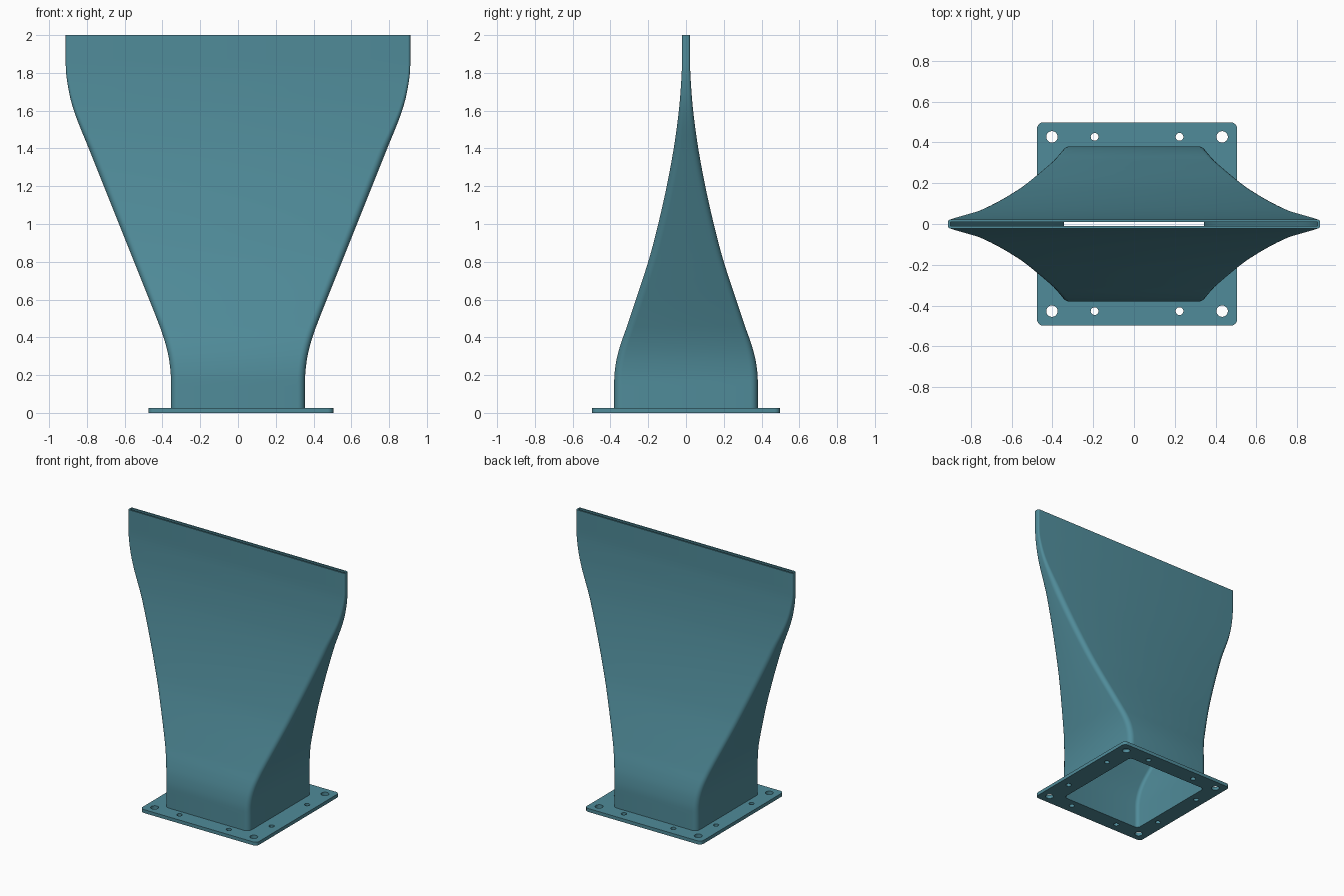
import bpy, bmesh, math

cube = bpy.data.objects.get("Cube")
if cube:
    bpy.data.objects.remove(cube, do_unlink=True)

# Single painted-metal colour
teal = bpy.data.materials.new("teal_metal")
teal.use_nodes = True
COLOUR = (0.08, 0.26, 0.32, 1)
teal.diffuse_color = COLOUR
teal.node_tree.nodes["Principled BSDF"].inputs["Base Color"].default_value = COLOUR

PLATE = 0.026
WALL = 0.012

# Duct stations: height, half width, half depth
STATIONS = [(PLATE, 0.355, 0.38), (0.17, 0.355, 0.38), (0.27, 0.363, 0.37),
            (0.36, 0.382, 0.347), (0.46, 0.415, 0.312), (0.8, 0.55, 0.2),
            (1.0, 0.63, 0.147), (1.2, 0.71, 0.102), (1.4, 0.79, 0.065),
            (1.58, 0.862, 0.04), (1.7, 0.895, 0.029), (1.84, 0.912, 0.022),
            (2.0, 0.912, 0.022)]


def rounded_rect(hx, hy, r, steps=6, cx=0):
    """Counter-clockwise outline of a rectangle with rounded corners."""
    pts = []
    for k, (sx, sy) in enumerate([(1, 1), (-1, 1), (-1, -1), (1, -1)]):
        for i in range(steps + 1):
            a = math.pi / 2 * (k + i / steps)
            pts.append((cx + sx * (hx - r) + r * math.cos(a),
                        sy * (hy - r) + r * math.sin(a)))
    return pts


def circle(x, y, r, n=24):
    return [(x + r * math.cos(math.tau * i / n), y + r * math.sin(math.tau * i / n))
            for i in range(n)]


def smooth_stations(sub=5):
    """Hermite curve through the stations, straight at both ends."""
    last = len(STATIONS) - 1

    def slope(i, c):
        if i in (0, 1, last - 1, last):
            return 0
        a, b = STATIONS[i - 1], STATIONS[i + 1]
        return (b[c] - a[c]) / (b[0] - a[0])

    out = []
    for i in range(last):
        p, q = STATIONS[i], STATIONS[i + 1]
        d = q[0] - p[0]
        for s in range(sub):
            t = s / sub
            row = [p[0] + d * t]
            for c in (1, 2):
                row.append((2*t**3 - 3*t**2 + 1) * p[c] + (t**3 - 2*t**2 + t) * d * slope(i, c)
                           + (3*t**2 - 2*t**3) * q[c] + (t**3 - t**2) * d * slope(i + 1, c))
            out.append(row)
    return out + [list(STATIONS[-1])]


def finish(obj):
    obj.data.materials.clear()
    obj.data.materials.append(teal)
    bpy.ops.object.select_all(action="DESELECT")
    obj.select_set(True)
    bpy.context.view_layer.objects.active = obj
    bpy.ops.object.shade_smooth_by_angle(angle=math.radians(35))


# Hollow duct: outer skin upwards, over the rim, inner skin back down
rows = smooth_stations()
rings = []
for z, hx, hy in rows:
    rings.append((z, rounded_rect(hx, hy, min(0.04, hy * 0.6))))
for z, hx, hy in reversed(rows):
    r = max(min(0.04, hy * 0.6) - WALL, 0.002)
    rings.append((z, rounded_rect(hx - WALL, hy - WALL, r)))
# Inner skin continues through the plate opening
rings.append((0, rings[-1][1]))

bm = bmesh.new()
loops = [[bm.verts.new((x, y, z)) for x, y in pts] for z, pts in rings]
for a, b in zip(loops, loops[1:]):
    n = len(a)
    for i in range(n):
        j = (i + 1) % n
        bm.faces.new((a[i], a[j], b[j], b[i]))
mesh = bpy.data.meshes.new("duct")
bm.to_mesh(mesh)
bm.free()
duct = bpy.data.objects.new("duct", mesh)
bpy.context.collection.objects.link(duct)
finish(duct)

# Mounting flange: filled outline with duct opening and bolt holes
CX = 0.015
outlines = [rounded_rect(0.49, 0.498, 0.03, cx=CX),
            rounded_rect(0.355 - WALL, 0.38 - WALL, 0.04 - WALL)]
for sx in (-1, 1):
    for sy in (-1, 1):
        outlines.append(circle(CX + sx * 0.417, sy * 0.427, 0.028))
        outlines.append(circle(CX + sx * 0.208, sy * 0.427, 0.019))
        outlines.append(circle(CX + sx * 0.417, sy * 0.213, 0.019))

curve = bpy.data.curves.new("flange", "CURVE")
curve.dimensions = "2D"
curve.fill_mode = "BOTH"
curve.extrude = PLATE / 2
for pts in outlines:
    spline = curve.splines.new("POLY")
    spline.points.add(len(pts) - 1)
    for p, (x, y) in zip(spline.points, pts):
        p.co = (x, y, 0, 1)
    spline.use_cyclic_u = True
flange = bpy.data.objects.new("flange", curve)
flange.location.z = PLATE / 2
bpy.context.collection.objects.link(flange)
bpy.ops.object.select_all(action="DESELECT")
flange.select_set(True)
bpy.context.view_layer.objects.active = flange
bpy.ops.object.convert(target="MESH")
flange = bpy.context.view_layer.objects.active

# Weld the plate edges and face them outwards
bm = bmesh.new()
bm.from_mesh(flange.data)
bmesh.ops.remove_doubles(bm, verts=bm.verts, dist=0.0001)
bmesh.ops.recalc_face_normals(bm, faces=bm.faces)
bm.to_mesh(flange.data)
bm.free()
finish(flange)
